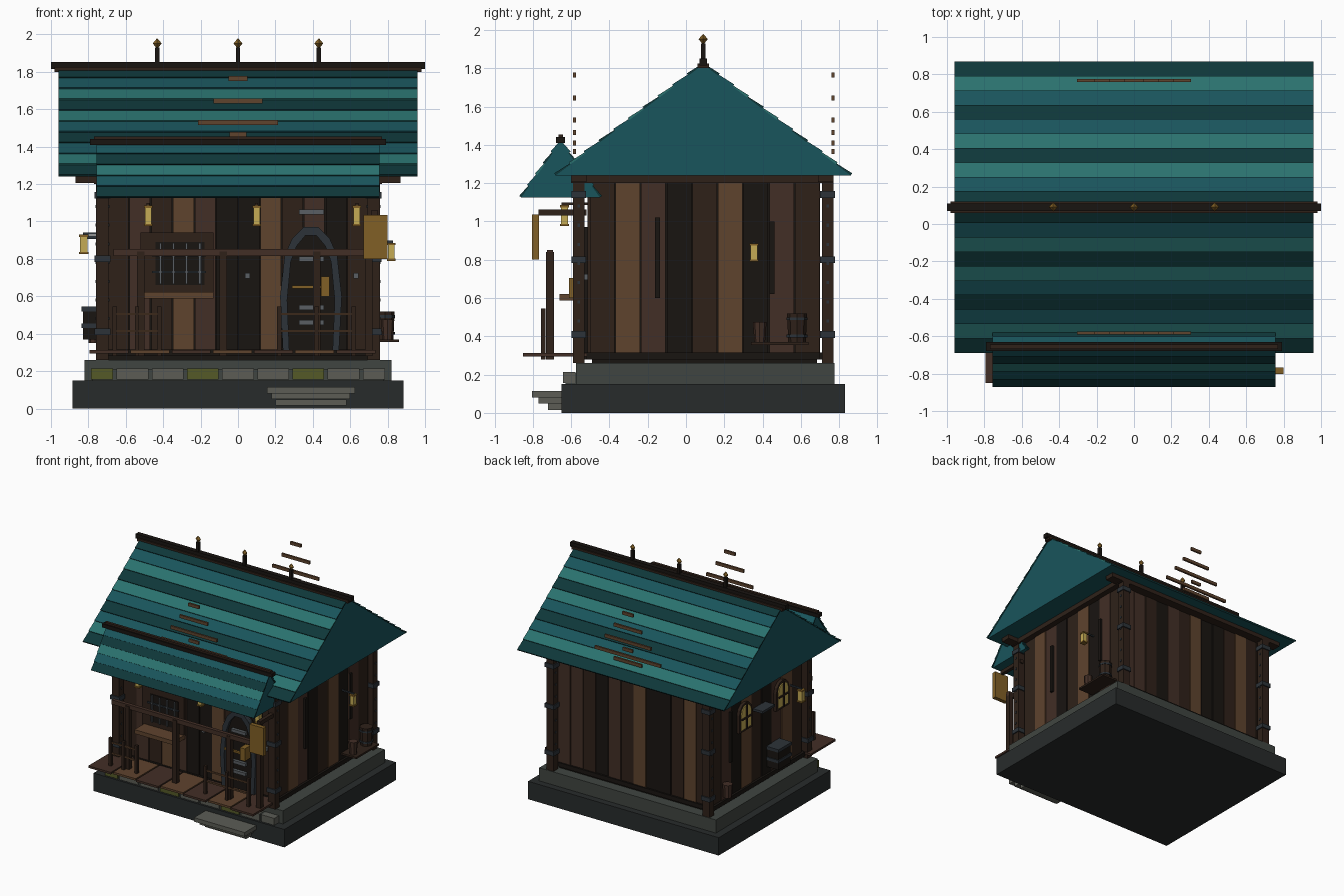
import bpy, bmesh
from math import cos, sin, pi, hypot
from mathutils import Vector

if "Cube" in bpy.data.objects:
    bpy.data.objects.remove(bpy.data.objects["Cube"])


def mat(name, hexcol):
    lin = [(int(hexcol[i:i + 2], 16) / 255) ** 2.2 for i in (0, 2, 4)]
    m = bpy.data.materials.new(name)
    m.diffuse_color = (*lin, 1)
    m.use_nodes = True
    m.node_tree.nodes["Principled BSDF"].inputs["Base Color"].default_value = m.diffuse_color
    return m


DARK, MID, LIGHT = mat("teal_dark", "163a3c"), mat("teal_mid", "1f555c"), mat("teal_light", "2e716e")
BLACKW, DARKW, MIDW, BROWN = (mat("wood_black", "1f1b18"), mat("wood_dark", "32261f"),
                              mat("wood_mid", "44322a"), mat("wood_brown", "5f4531"))
BASE, TIER, STONE, MOSS = (mat("base", "2c2f2f"), mat("tier", "424743"),
                           mat("stone", "5c5d56"), mat("moss", "555a2c"))
IRON, STEEL, GOLD, GLOW = (mat("iron", "30363b"), mat("steel", "5a5f63"),
                           mat("brass", "80602a"), mat("lamp_glow", "c4aa55"))


def finish(name, bm, m):
    bmesh.ops.recalc_face_normals(bm, faces=bm.faces)
    me = bpy.data.meshes.new(name)
    bm.to_mesh(me)
    bm.free()
    me.materials.append(m)
    ob = bpy.data.objects.new(name, me)
    bpy.context.collection.objects.link(ob)
    return ob


def extrude(name, pts, a, b, axis, m):
    """Extrude a 2D outline along x (outline in y,z) or y (outline in x,z)."""
    bm = bmesh.new()
    to3 = (lambda p, t: (t, p[0], p[1])) if axis == 'x' else (lambda p, t: (p[0], t, p[1]))
    va = [bm.verts.new(to3(p, a)) for p in pts]
    vb = [bm.verts.new(to3(p, b)) for p in pts]
    bm.faces.new(va)
    bm.faces.new(vb)
    for i in range(len(pts)):
        j = (i + 1) % len(pts)
        bm.faces.new((va[i], va[j], vb[j], vb[i]))
    return finish(name, bm, m)


def box(name, x0, x1, y0, y1, z0, z1, m):
    return extrude(name, [(y0, z0), (y1, z0), (y1, z1), (y0, z1)], x0, x1, 'x', m)


def cone(name, x, y, z0, z1, r0, r1, m, n=8):
    bm = bmesh.new()
    bmesh.ops.create_cone(bm, cap_ends=True, segments=n, radius1=r0, radius2=r1, depth=z1 - z0)
    bmesh.ops.translate(bm, verts=bm.verts, vec=Vector((x, y, (z0 + z1) / 2)))
    return finish(name, bm, m)


def gable_roof(name, yc, half, z0, z1, xh, colors):
    """Solid gable prism covered with overlapping courses of shingles."""
    extrude(name + "_gable", [(yc - half, z0), (yc + half, z0), (yc, z1)], -xh + .006, xh - .006, 'x', MID)
    n, h = len(colors), z1 - z0
    ln = hypot(half, h)
    ny, nz = h / ln, half / ln
    for s in (-1, 1):
        for i, c in enumerate(colors):
            def pt(t, off):
                return (yc + s * (half * (1 - t) + ny * off), z0 + h * t + nz * off)
            t0, t1 = i / n, (i + 1) / n
            extrude(f"{name}_course", [pt(t0, 0), pt(t0, .014), pt(t1, .006), pt(t1, 0)], -xh, xh, 'x', c)


def lantern(x, y, z0, z1, r=.018):
    box("lantern_glass", x - r, x + r, y - r, y + r, z0 + .012, z1 - .012, GLOW)
    for z in (z0, z1 - .012):
        box("lantern_cap", x - r - .005, x + r + .005, y - r - .005, y + r + .005, z, z + .012, GOLD)


# stone base, tier and facing stones
box("base", -.885, .885, -.65, .83, 0, .15, BASE)
box("foundation", -.82, .82, -.575, .775, .15, .26, TIER)
box("foundation_ledge", -.78, .78, -.63, -.57, .15, .21, TIER)
for i in range(9):
    x = -.752 + i * .188
    box("facing_stone", max(x - .085, -.785), min(x + .085, .785), -.642, -.58, .155, .213, MOSS if i % 3 == 0 else STONE)
for x0, x1, y0, z in ((.2, .58, -.72, .015), (.18, .6, -.77, .05), (.155, .625, -.805, .08)):
    box("step", x0, x1, y0, -.64, z, z + .034, STONE)

# walls: core, planks, sills and top beams
box("wall_core", -.7, .7, -.49, .685, .26, 1.24, BLACKW)
front = [DARKW, MIDW, DARKW, BROWN, MIDW, BLACKW, BLACKW, BROWN, DARKW, MIDW, BLACKW, DARKW]
side = [DARKW, BROWN, MIDW, BLACKW, DARKW, BROWN, BLACKW, MIDW, DARKW]
w = 1.4 / 12
for i, c in enumerate(front):
    x = -.7 + i * w
    d = .004 * (i % 2)
    box("front_plank", x + .003, x + w - .003, -.51 - d, -.49, .3, 1.21, c)
    box("back_plank", x + .003, x + w - .003, .68, .695 + d, .3, 1.21, front[(i * 5 + 2) % 12])
w = 1.205 / 9
for i, c in enumerate(side):
    y = -.505 + i * w
    for s in (-1, 1):
        box("side_plank", s * .69, s * (.72 + .004 * (i % 2)), y + .003, y + w - .003, .3, 1.21, c)
for s in (-1, 1):
    box("side_sill", s * .68, s * .74, -.52, .70, .28, .315, BLACKW)
    box("side_top_beam", s * .69, s * .77, -.6, .77, 1.2, 1.245, DARKW)
for y0, y1 in ((-.6, -.52), (.69, .77)):
    box("cross_beam", -.87, .87, y0, y1, 1.205, 1.245, DARKW)
for y0, y1 in ((-.53, -.5), (.69, .71)):
    box("end_sill", -.72, .72, y0, y1, .28, .315, BLACKW)

# corner posts with iron bands and studs
for x in (-.725, .725):
    for y in (-.56, .74):
        box("corner_post", x - .033, x + .033, y - .03, y + .03, .26, 1.24, DARKW)
        for z in (.41, .8, 1.14):
            box("post_band", x - .042, x + .042, y - .039, y + .039, z - .018, z + .018, IRON)
        for k in range(7):
            z = .48 + k * .1
            box("post_stud", x - .038, x + .038, y - .006, y + .006, z - .008, z + .008, IRON)

# roofs, ridge beams, finials
D, M, L = DARK, MID, LIGHT
gable_roof("main_roof", .09, .77, 1.24, 1.82, .96, [D, L, M, D, M, L, D, L, M, D])
gable_roof("porch_roof", -.655, .205, 1.125, 1.415, .757, [D, M, L, D, M])
box("main_ridge", -1, 1, .07, .11, 1.815, 1.852, BLACKW)
box("main_ridge_lower", -.98, .98, .06, .12, 1.8, 1.825, DARKW)
box("porch_ridge", -.79, .79, -.678, -.632, 1.41, 1.44, BLACKW)
box("porch_ridge_cap", -.77, .77, -.667, -.643, 1.435, 1.455, DARKW)
for x in (-.432, 0, .432):
    box("finial_post", x - .012, x + .012, .078, .102, 1.85, 1.93, BLACKW)
    cone("finial_lower", x, .09, 1.927, 1.952, .004, .024, GOLD, 4)
    cone("finial_upper", x, .09, 1.952, 1.978, .024, .002, GOLD, 4)

# loose ridge slats hovering over both slopes
for y in (-.583, .768):
    for z, h in ((1.765, .05), (1.645, .13), (1.53, .215), (1.465, .045), (1.41, .305), (1.365, .13)):
        box("roof_slat", -h, h, y - .008, y + .008, z - .013, z + .013, BROWN)

# porch deck, posts, beam and railings
for i in range(7):
    x = -.8 + i * .22
    box("deck_plank", x + .006, min(x + .214, .74), -.85 + .015 * (i % 2), -.52, .295, .312, BROWN if i % 2 else MIDW)
for x in (-.52, -.08, .42, .7):
    box("porch_post", x - .02, x + .02, -.73, -.69, .28, .84, DARKW)
box("porch_beam", -.665, .72, -.725, -.695, .815, .852, MIDW)
for x0, x1 in ((-.66, -.42), (.22, .62)):
    for x in (x0, (x0 + x1) / 2, x1):
        box("rail_post", x - .012, x + .012, -.757, -.733, .28, .545, DARKW)
    for z in (.415, .505):
        box("rail", x0, x1, -.75, -.738, z - .006, z + .006, BROWN)

# barred front window
box("window_panel", -.52, -.13, -.53, -.5, .61, .94, DARKW)
box("window_opening", -.44, -.18, -.536, -.52, .66, .89, BLACKW)
for i in range(4):
    x = -.415 + i * .07
    box("window_bar", x - .006, x + .006, -.555, -.543, .665, .885, STEEL)
for z in (.73, .82):
    box("window_crossbar", -.46, -.17, -.552, -.54, z - .006, z + .006, IRON)
box("window_sill", -.5, -.13, -.66, -.52, .588, .622, BROWN)

# arched door with iron frame, straps and handle
arch = [(.24, .31), (.225, .6), (.25, .82), (.29, .91), (.35, .97), (.43, .97), (.49, .91), (.53, .82), (.555, .6), (.54, .31)]
extrude("door", arch, -.535, -.5, 'y', BLACKW)
inner = [(.39 + (x - .39) * .77, .31 + (z - .31) * .93) for x, z in arch]
for i in range(len(arch) - 1):
    extrude("door_frame", [arch[i], arch[i + 1], inner[i + 1], inner[i]], -.56, -.52, 'y', IRON)
for z in (.46, .54, .8, 1.05):
    box("door_strap", .325, .46, -.56, -.52, z - .013, z + .013, STEEL)
box("door_bolt", .29, .45, -.6, -.58, .642, .658, GOLD)
box("bolt_plate", .445, .49, -.61, -.53, .6, .705, GOLD)
for x in (-.24, .05, .63):
    box("wall_stud", x - .013, x + .013, -.535, -.51, .695, .725, STEEL)

# porch lanterns and hanging sign
for x in (-.48, .1, .635):
    lantern(x, -.635, .975, 1.085)
    box("lantern_arm", x - .008, x + .008, -.65, -.5, 1.085, 1.1, DARKW)
box("sign_arm", .715, .745, -.77, -.52, 1.03, 1.062, DARKW)
box("sign_board", .67, .8, -.803, -.768, .8, 1.035, GOLD)

# right wall fittings: lantern, barrel, bucket, slats
lantern(.82, .355, .79, .885)
box("lantern_bracket", .71, .83, .35, .36, .885, .897, IRON)
cone("barrel", .785, .58, .37, .52, .046, .052, DARKW)
for z in (.395, .485):
    cone("barrel_hoop", .785, .58, z, z + .014, .055, .055, IRON)
cone("bucket", .8, .385, .37, .475, .028, .036, MIDW)
box("bucket_shelf", .71, .86, .34, .64, .355, .37, DARKW)
for s, y, z0, z1 in ((1, .45, .62, 1.0), (1, -.15, .6, 1.02), (-1, .45, .6, 1.02)):
    box("wall_slat", s * .71, s * .74, y - .013, y + .013, z0, z1, BLACKW)

# left wall fittings: arched windows, shelf, crate, keg, lantern
for yc in (.27, -.22):
    def outline(r, zb):
        return [(yc - r, zb)] + [(yc - r * cos(a * pi / 6), .95 + r * sin(a * pi / 6)) for a in range(7)] + [(yc + r, zb)]
    extrude("side_window_frame", outline(.085, .8), -.745, -.71, 'x', DARKW)
    extrude("side_window_glass", outline(.066, .82), -.752, -.73, 'x', GLOW)
    box("side_window_mullion", -.76, -.74, yc - .007, yc + .007, .82, 1.02, DARKW)
    box("side_window_crossbar", -.76, -.74, yc - .066, yc + .066, .905, .919, DARKW)
box("side_shelf", -.81, -.71, -.02, .14, .905, .925, IRON)
lantern(-.825, -.35, .825, .93, .02)
box("lantern_bracket", -.83, -.71, -.356, -.344, .93, .942, IRON)
box("crate", -.83, -.72, -.2, -.04, .37, .53, BLACKW)
for z in (.43, .52):
    box("crate_band", -.838, -.715, -.208, -.032, z, z + .025, IRON)
cone("keg", -.765, .54, .35, .46, .034, .04, MIDW)
